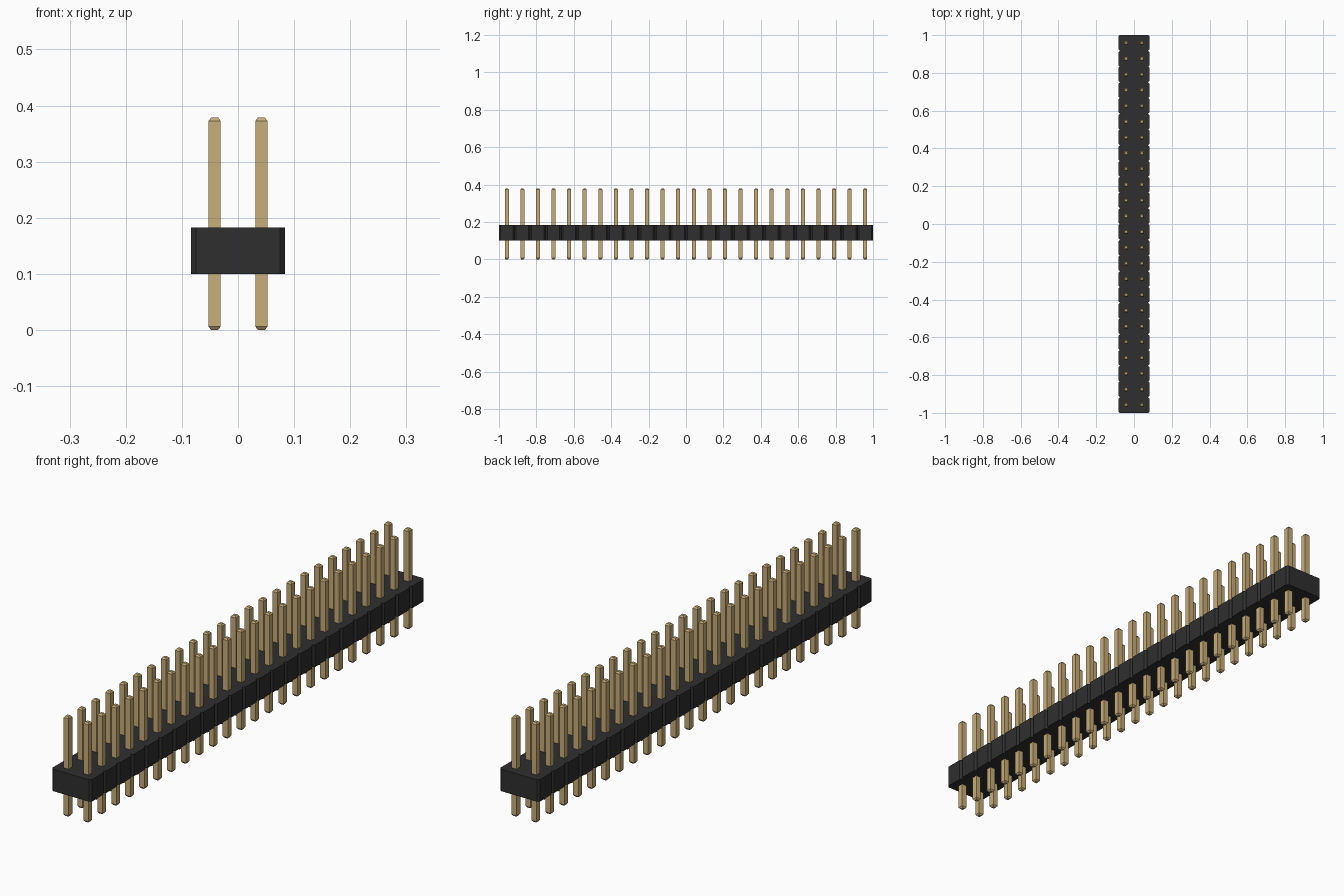
import bpy
import bmesh

cube = bpy.data.objects.get("Cube")
if cube:
    bpy.data.objects.remove(cube, do_unlink=True)

COUNT = 24
PITCH = 2 / COUNT
HALF = PITCH            # half width of the two-row housing
CHAMFER = 0.0085
BOTTOM, TOP = 0.1, 0.183
PIN_TOP = 0.379


def material(name, color):
    m = bpy.data.materials.new(name)
    m.use_nodes = True
    m.diffuse_color = color
    bsdf = m.node_tree.nodes["Principled BSDF"]
    bsdf.inputs["Base Color"].default_value = color
    bsdf.inputs["Roughness"].default_value = 0.6
    return m


black = material("black plastic", (0.028, 0.028, 0.028, 1))
gold = material("gold metal", (0.58, 0.42, 0.19, 1))


def finish(bm, name, mat):
    bmesh.ops.recalc_face_normals(bm, faces=bm.faces)
    mesh = bpy.data.meshes.new(name)
    bm.to_mesh(mesh)
    bm.free()
    mesh.materials.append(mat)
    obj = bpy.data.objects.new(name, mesh)
    bpy.context.collection.objects.link(obj)
    return obj


def square_ring(bm, x, y, z, r):
    return [bm.verts.new((x + sx * r, y + sy * r, z))
            for sx, sy in ((-1, -1), (1, -1), (1, 1), (-1, 1))]


# Housing: one outline with a notch between neighbouring cells, extruded up
right = []
for i in range(COUNT):
    y = -1 + i * PITCH
    right += [(HALF - CHAMFER, y), (HALF, y + CHAMFER),
              (HALF, y + PITCH - CHAMFER)]
right.append((HALF - CHAMFER, 1))
outline = right + [(-x, y) for x, y in reversed(right)]

bm = bmesh.new()
base = bm.faces.new([bm.verts.new((x, y, BOTTOM)) for x, y in outline])
extruded = bmesh.ops.extrude_face_region(bm, geom=[base], use_keep_orig=True)
for v in extruded["geom"]:
    if isinstance(v, bmesh.types.BMVert):
        v.co.z = TOP
finish(bm, "housing", black)

# Pins: square bars with tapered tips, two rows
PROFILE = ((0, 0.006), (0.006, 0.0107), (PIN_TOP - 0.006, 0.0107), (PIN_TOP, 0.006))
for side, label in ((1, "left"), (-1, "right")):
    bm = bmesh.new()
    for i in range(COUNT):
        y = -1 + (i + 0.5) * PITCH
        rings = [square_ring(bm, side * PITCH / 2, y, z, r) for z, r in PROFILE]
        for a, b in zip(rings, rings[1:]):
            for k in range(4):
                n = (k + 1) % 4
                bm.faces.new((a[k], a[n], b[n], b[k]))
        bm.faces.new(rings[0][::-1])
        bm.faces.new(rings[-1])
    finish(bm, label + "_pin_row", gold)
